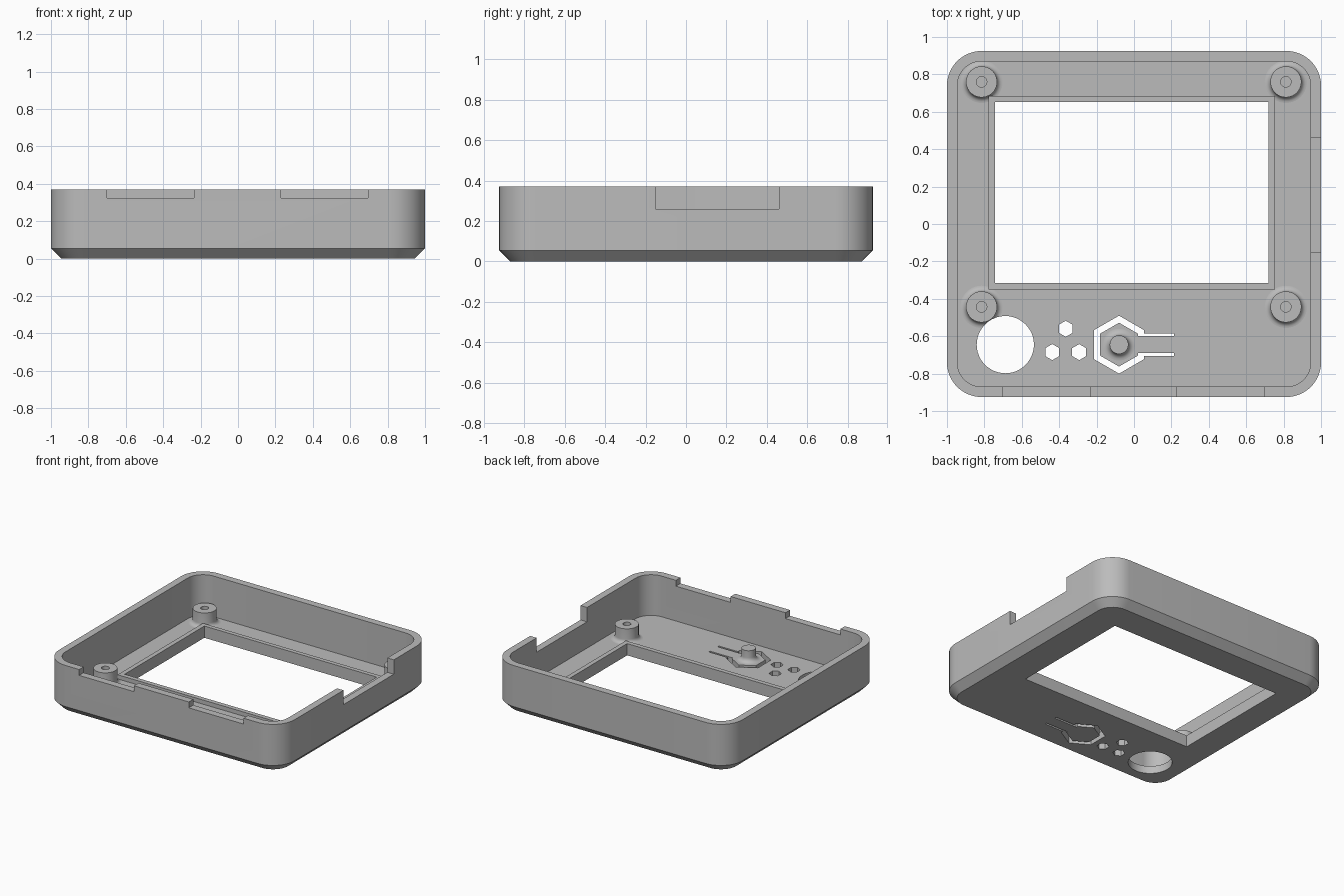
import bpy, bmesh
from math import sin, cos, pi, radians

if "Cube" in bpy.data.objects:
    bpy.data.objects.remove(bpy.data.objects["Cube"], do_unlink=True)

FLOOR, TOP, WALL = 0.058, 0.37, 0.055
HALF_X, HALF_Y, CORNER = 1.0, 0.925, 0.185

grey = bpy.data.materials.new("plain_grey")
grey.use_nodes = True
grey.diffuse_color = (0.5, 0.5, 0.5, 1)
grey.node_tree.nodes["Principled BSDF"].inputs["Base Color"].default_value = (0.5, 0.5, 0.5, 1)


def loft(name, rings):
    """Skin a stack of equal point rings and cap both ends."""
    bm = bmesh.new()
    loops = [[bm.verts.new(p) for p in ring] for ring in rings]
    n = len(loops[0])
    for a, b in zip(loops, loops[1:]):
        for i in range(n):
            j = (i + 1) % n
            bm.faces.new((a[i], a[j], b[j], b[i]))
    bm.faces.new(loops[0][::-1])
    bm.faces.new(loops[-1])
    bmesh.ops.recalc_face_normals(bm, faces=bm.faces)
    mesh = bpy.data.meshes.new(name)
    bm.to_mesh(mesh)
    bm.free()
    mesh.materials.append(grey)
    obj = bpy.data.objects.new(name, mesh)
    bpy.context.collection.objects.link(obj)
    return obj


def circle(x, y, r, z, sides=40, turn=0.0):
    return [(x + r * cos(turn + 2 * pi * i / sides),
             y + r * sin(turn + 2 * pi * i / sides), z) for i in range(sides)]


def prism(name, x, y, r, z0=-0.1, z1=0.2, sides=6):
    turn = pi / 2 if sides == 6 else 0
    return loft(name, [circle(x, y, r, z, sides, turn) for z in (z0, z1)])


def block(name, x0, x1, y0, y1, z0=-0.1, z1=0.2):
    return loft(name, [[(x0, y0, z), (x1, y0, z), (x1, y1, z), (x0, y1, z)] for z in (z0, z1)])


def rounded_ring(inset, z, steps=12):
    r = CORNER - inset
    cx, cy = HALF_X - CORNER, HALF_Y - CORNER
    ring = []
    for k, (sx, sy) in enumerate([(1, 1), (-1, 1), (-1, -1), (1, -1)]):
        for i in range(steps + 1):
            a = (k + i / steps) * pi / 2
            ring.append((sx * cx + r * cos(a), sy * cy + r * sin(a), z))
    return ring


def cut(obj, cutter, keep=False):
    mod = obj.modifiers.new("cut", 'BOOLEAN')
    mod.operation, mod.solver, mod.object = 'DIFFERENCE', 'EXACT', cutter
    bpy.ops.object.select_all(action='DESELECT')
    bpy.context.view_layer.objects.active = obj
    obj.select_set(True)
    bpy.ops.object.modifier_apply(modifier=mod.name)
    if not keep:
        bpy.data.objects.remove(cutter, do_unlink=True)


def post(name, x, y, r, top, fillet, bore=0.0):
    """Round post with a filleted foot and an optional blind bore."""
    profile = []
    for i in range(7):
        a = i / 6 * pi / 2
        profile.append((r + fillet * (1 - sin(a)), FLOOR + fillet * (1 - cos(a))))
    profile.append((r, top))
    if bore:
        profile += [(bore, top), (bore, FLOOR + 0.005)]
    return loft(name, [circle(x, y, pr, z) for pr, z in profile])


# Tray with chamfered bottom edge and hollow inside
shell = loft("case_shell", [rounded_ring(i, z) for i, z in (
    (WALL, 0), (0, WALL), (0, TOP), (WALL, TOP), (WALL, FLOOR))])

# Notches in the front and side walls
for x0, x1 in ((-0.7, -0.235), (0.23, 0.695)):
    cut(shell, block("notch_cutter", x0, x1, -1.1, -0.8, 0.325, 0.5))
cut(shell, block("notch_cutter", 0.9, 1.1, -0.15, 0.46, 0.26, 0.5))

# Screen window with a raised lip
lip = block("window_lip", -0.777, 0.755, -0.35, 0.685, FLOOR, 0.09)
window = block("window_cutter", -0.742, 0.72, -0.315, 0.652)
cut(lip, window, keep=True)
cut(shell, window)

# Screw posts
posts = [post("screw_post", x, y, 0.083, 0.168, 0.03, 0.028)
         for x in (-0.815, 0.812) for y in (-0.443, 0.76)]

# Large round hole, also trimming the foot of the nearby post
hole = prism("hole_cutter", -0.688, -0.645, 0.153, sides=48)
cut(posts[0], hole, keep=True)
cut(shell, hole)

# Small hexagonal holes
for x, y in ((-0.365, -0.56), (-0.437, -0.685), (-0.293, -0.685)):
    cut(shell, prism("hex_cutter", x, y, 0.043))

# Flexible button: hexagonal slot interrupted by a tongue, with two relief slits
BX, BY = -0.08, -0.645
slot = prism("slot_cutter", BX, BY, 0.155)
cut(slot, prism("island", BX, BY, 0.117, -0.2, 0.3))
cut(slot, block("tongue", BX, 0.2, BY - 0.045, BY + 0.045, -0.2, 0.3))
cut(shell, slot)
for side in (-1, 1):
    y0, y1 = sorted((BY + side * 0.045, BY + side * 0.06))
    cut(shell, block("slit_cutter", 0.03, 0.215, y0, y1))
pin = post("button_pin", BX, BY, 0.05, 0.146, 0.035)

# Smooth the curves, keep the edges crisp
bpy.ops.object.select_all(action='DESELECT')
for obj in [shell, lip, pin] + posts:
    obj.select_set(True)
bpy.context.view_layer.objects.active = shell
bpy.ops.object.shade_smooth_by_angle(angle=radians(30))
